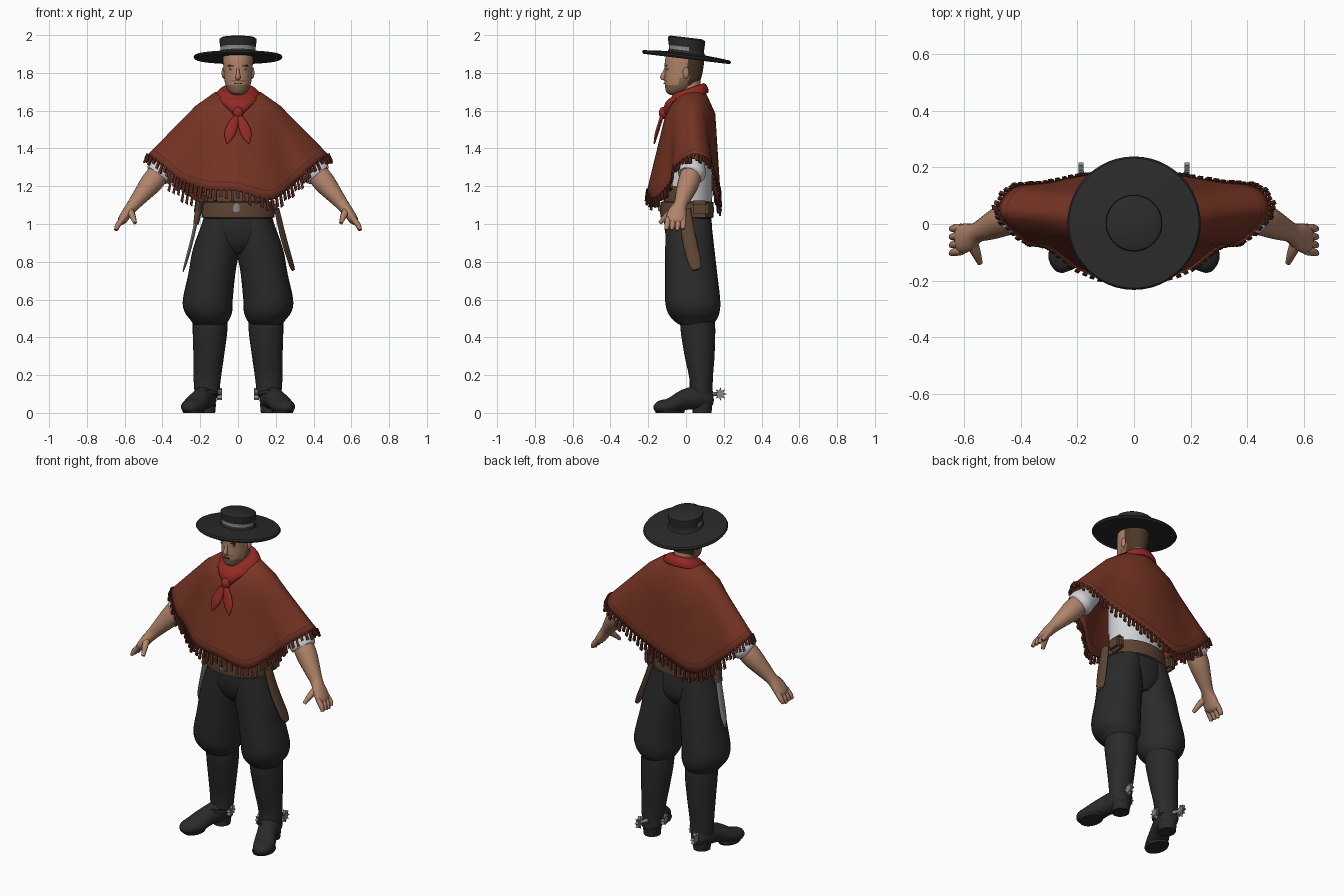
import bpy, bmesh, math
from mathutils import Vector

cube = bpy.data.objects.get("Cube")
if cube:
    bpy.data.objects.remove(cube, do_unlink=True)


def material(name, r, g, b):
    m = bpy.data.materials.new(name)
    m.use_nodes = True
    m.diffuse_color = (r, g, b, 1)
    m.node_tree.nodes["Principled BSDF"].inputs["Base Color"].default_value = (r, g, b, 1)
    return m


BLACK = material("black_cloth", .023, .023, .024)
RUST = material("rust_wool", .18, .034, .017)
FRINGE = material("dark_rust", .11, .024, .015)
RED = material("red_cotton", .29, .022, .018)
SKIN = material("skin", .44, .23, .145)
BEARD = material("stubble", .23, .125, .075)
HAIR = material("brown_hair", .07, .037, .021)
WHITE = material("white_linen", .65, .65, .68)
LEATHER = material("brown_leather", .11, .059, .034)
METAL = material("grey_metal", .24, .24, .24)


def finish(name, bm, mats, rule=None, angle=50):
    bmesh.ops.recalc_face_normals(bm, faces=bm.faces)
    if rule:
        for f in bm.faces:
            f.material_index = rule(f.calc_center_median())
    me = bpy.data.meshes.new(name)
    bm.to_mesh(me)
    bm.free()
    ob = bpy.data.objects.new(name, me)
    bpy.context.collection.objects.link(ob)
    for m in mats:
        me.materials.append(m)
    bpy.ops.object.select_all(action='DESELECT')
    ob.select_set(True)
    bpy.context.view_layer.objects.active = ob
    bpy.ops.object.shade_smooth_by_angle(angle=math.radians(angle))
    return ob


def spline(pts, k, closed=False):
    """Catmull-Rom curve through tuples of any length, k steps per span."""
    n, out = len(pts), []
    pick = (lambda i: pts[i % n]) if closed else (lambda i: pts[min(max(i, 0), n - 1)])
    for i in range(n if closed else n - 1):
        for j in range(k):
            t = j / k
            out.append(tuple(
                b + t / 2 * (c - a + t * (2*a - 5*b + 4*c - d + t * (3*(b - c) + d - a)))
                for a, b, c, d in zip(pick(i - 1), pick(i), pick(i + 1), pick(i + 2))))
    return out if closed else out + [tuple(pts[-1])]


def skin_rings(rings, caps=True):
    bm = bmesh.new()
    vs = [[bm.verts.new(p) for p in ring] for ring in rings]
    n = len(vs[0])
    for a, b in zip(vs, vs[1:]):
        for i in range(n):
            bm.faces.new((a[i], a[(i + 1) % n], b[(i + 1) % n], b[i]))
    if caps:
        bm.faces.new(vs[0])
        bm.faces.new(vs[-1])
    return bm


def stack(name, rows, mats, k=4, n=28, slope=0, rule=None, angle=50):
    """Horizontal ellipses (x, y, z, rx, ry), sheared in z along y."""
    rings = []
    for x, y, z, rx, ry in (spline(rows, k) if k > 1 else rows):
        ring = []
        for i in range(n):
            a = math.tau * i / n
            py = y + ry * math.sin(a)
            ring.append((x + rx * math.cos(a), py, z + slope * py))
        rings.append(ring)
    return finish(name, skin_rings(rings), mats, rule, angle)


def limb(name, rows, mat, side=(0, 1, 0), k=3, n=14, floor=None):
    """Ellipses (x, y, z, a, b) square to a path; a lies along the side vector."""
    rows = spline(rows, k)
    pts = [Vector(r[:3]) for r in rows]
    rings = []
    for i, r in enumerate(rows):
        t = (pts[min(i + 1, len(pts) - 1)] - pts[max(i - 1, 0)]).normalized()
        u = Vector(side)
        u = (u - t * u.dot(t)).normalized()
        v = t.cross(u)
        ring = [pts[i] + u * r[3] * math.cos(math.tau * j / n) + v * r[4] * math.sin(math.tau * j / n)
                for j in range(n)]
        if floor is not None:
            for p in ring:
                p.z = max(p.z, floor)
        rings.append(ring)
    return finish(name, skin_rings(rings), [mat])


def box(name, centre, size, mat, bevel=.006):
    bm = bmesh.new()
    bmesh.ops.create_cube(bm, size=1)
    for v in bm.verts:
        v.co = Vector(centre) + Vector(a * b for a, b in zip(v.co, size))
    if bevel:
        bmesh.ops.bevel(bm, geom=bm.edges[:], offset=bevel, segments=2, affect='EDGES')
    return finish(name, bm, [mat], angle=30)


def ball(name, centre, size, mat):
    bm = bmesh.new()
    bmesh.ops.create_uvsphere(bm, u_segments=14, v_segments=9, radius=1)
    for v in bm.verts:
        v.co = Vector(centre) + Vector(a * b for a, b in zip(v.co, size))
    return finish(name, bm, [mat])


def star(name, centre, radius, thick, mat, points=8):
    """Toothed wheel in the y-z plane."""
    rings = []
    for dx in (-thick, thick):
        rings.append([(centre[0] + dx,
                       centre[1] + radius * (1, .5)[i % 2] * math.cos(math.pi * i / points),
                       centre[2] + radius * (1, .5)[i % 2] * math.sin(math.pi * i / points))
                      for i in range(2 * points)])
    return finish(name, skin_rings(rings), [mat], angle=20)


# Hat, sheared so the brim dips at the back, with a ribbon on the front half
hat = [(.001, 1.988), (.084, 1.988), (.098, 1.98), (.099, 1.972), (.094, 1.938), (.092, 1.918),
       (.1, 1.904), (.17, 1.899), (.23, 1.893), (.236, 1.884), (.228, 1.874), (.15, 1.882), (.001, 1.886)]
stack("hat", [(0, .003, z, r, r) for r, z in hat], [BLACK, METAL], k=1, n=48, slope=-.12, angle=40,
      rule=lambda c: int(1.918 < c.z + .12 * c.y < 1.938 and c.xy.length < .1 and c.y < .02))


# Head, with hair and beard chosen by region
def face_region(c):
    if c.y > .012 and c.z > 1.735:
        return 1
    if c.z < 1.738 or (c.y > -.04 and c.z < 1.775) or (1.752 < c.z < 1.762 and abs(c.x) < .035):
        return 2
    return 0


stack("head", [(0, -.055, 1.682, .02, .025), (0, -.052, 1.695, .042, .05), (0, -.036, 1.72, .06, .074),
               (0, -.02, 1.755, .071, .093), (0, -.013, 1.8, .075, .1), (0, -.008, 1.86, .079, .104),
               (0, -.003, 1.9, .078, .1)], [SKIN, HAIR, BEARD], k=6, n=36, rule=face_region)
stack("neck", [(0, .035, 1.56, .065, .065), (0, .025, 1.66, .056, .058), (0, .015, 1.77, .055, .06)], [SKIN])
limb("nose", [(0, -.104, 1.832, .007, .007), (0, -.115, 1.8, .009, .011), (0, -.124, 1.776, .014, .014),
              (0, -.11, 1.766, .01, .006)], SKIN, side=(1, 0, 0))
box("mouth", (0, -.115, 1.743), (.04, .008, .005), HAIR, 0)
for s, label in ((1, "left"), (-1, "right")):
    box(label + "_eyebrow", (s * .034, -.104, 1.837), (.036, .009, .007), HAIR, 0)
    box(label + "_eye", (s * .034, -.1, 1.82), (.022, .009, .007), BEARD, 0)
    ball(label + "_ear", (s * .077, .0, 1.8), (.01, .017, .03), SKIN)

# Neckerchief with knot and two tails
stack("neckerchief", [(0, .018, 1.655, .1, .085), (0, .015, 1.655, .122, .104), (0, .015, 1.682, .118, .1),
                      (0, .015, 1.71, .088, .084), (0, .017, 1.713, .06, .06)], [RED], slope=.35)
limb("neckerchief_bib", [(0, -.05, 1.665, .1, .02), (0, -.085, 1.63, .075, .028), (0, -.108, 1.57, .015, .02)],
     RED, side=(1, 0, 0))
ball("neckerchief_knot", (0, -.12, 1.588), (.029, .024, .032), RED)
for s, label in ((1, "left"), (-1, "right")):
    limb(label + "_neckerchief_tail", [(0, -.125, 1.58, .012, .01), (s * .025, -.14, 1.53, .026, .01),
         (s * .045, -.157, 1.475, .028, .009), (s * .058, -.168, 1.425, .003, .004)], RED, side=(1, 0, 0))

# Poncho: neck and shoulder ovals lofted down to a slanted hem that drapes each arm
hem = [(0, -.207, 1.175), (.18, -.17, 1.13), (.30, -.085, 1.215), (.385, -.062, 1.295),
       (.48, .04, 1.365), (.44, .13, 1.325), (.31, .15, 1.26), (.15, .175, 1.2),
       (0, .183, 1.15), (-.17, .175, 1.1), (-.31, .148, 1.19), (-.43, .13, 1.305),
       (-.48, .04, 1.365), (-.385, -.062, 1.295), (-.30, -.085, 1.225), (-.17, -.175, 1.185)]
neck, collar, shoulder = [], [], []
for i in range(16):
    a = math.tau * i / 16
    sx, cy = math.sin(a), math.cos(a)
    neck.append((.075 * sx, .015 - .075 * cy, 1.69 - .03 * cy))
    collar.append((.125 * sx, .015 - .097 * cy, 1.66 + .035 * sx * sx - .02 * cy))
    shoulder.append((.225 * sx, .02 - .135 * cy, 1.57 + .055 * sx * sx - .015 * cy))


def blend(t):
    return [tuple(p + (q - p) * t for p, q in zip(a, b)) for a, b in zip(shoulder, hem)]


levels = [neck, collar, shoulder, blend(.25), blend(.5), blend(.75), blend(.88), blend(.9), hem]
rings = [spline(level, 5, True) for level in levels]
bm = skin_rings(rings, False)
for i, f in enumerate(bm.faces):
    f.material_index = int(i // len(rings[0]) == 6)
poncho = finish("poncho", bm, [RUST, FRINGE])
thick = poncho.modifiers.new("thickness", 'SOLIDIFY')
thick.thickness = .01
thick.offset = -1

# Fringe strips hanging from the hem, shorter over the arms
edge, above = spline(hem, 6, True), spline(blend(.8), 6, True)
bm = bmesh.new()
for i, p in enumerate(edge):
    p, q = Vector(p), Vector(edge[(i + 1) % len(edge)])
    along = (q - p).normalized() * .0075
    down = ((p - Vector(above[i])).normalized() + Vector((0, 0, -.8))).normalized()
    out = along.cross(down).normalized() * .005
    reach = (.038 if abs(p.x) < .36 else .022) + .01 * (i % 3)
    ends = [[bm.verts.new(c + along * u * w + out * v) for u, v in ((-1, -1), (1, -1), (1, 1), (-1, 1))]
            for c, w in ((p - down * .008, .8), (p + down * reach, 1.1))]
    for j in range(4):
        bm.faces.new((ends[0][j], ends[0][j - 1], ends[1][j - 1], ends[1][j]))
    bm.faces.new(ends[1])
    bm.faces.new(ends[0])
finish("poncho_fringe", bm, [FRINGE], angle=30)

# Shirt with a sash wrapped over its front, belt and hips
stack("shirt", [(0, .01, 1.05, .165, .125), (0, .01, 1.2, .165, .13), (0, .015, 1.4, .17, .12),
                (0, .02, 1.55, .15, .09), (0, .025, 1.62, .07, .06)], [WHITE, LEATHER], k=6,
      rule=lambda c: int(c.z < 1.2 and c.y < -.02))
stack("belt", [(0, .005, 1.03, .175, .125), (0, .005, 1.035, .192, .14), (0, .005, 1.075, .19, .143),
               (0, .005, 1.115, .185, .14), (0, .005, 1.12, .165, .125)], [LEATHER], k=1, angle=30)
box("belt_buckle", (-.01, -.141, 1.085), (.035, .014, .045), METAL)
stack("trouser_hips", [(0, .008, 1.06, .17, .122), (0, .012, .98, .195, .126), (0, .02, .9, .17, .115),
                       (0, .025, .845, .05, .08)], [BLACK])

for s, label in ((1, "left"), (-1, "right")):
    def side_rows(rows):
        return [(s * r[0],) + tuple(r[1:]) for r in rows]

    # Breeches gathered below the knee, and boots
    stack(label + "_trouser_leg", side_rows([
        (.092, .012, 1.03, .088, .12), (.116, .02, .87, .122, .13), (.138, .027, .74, .124, .138),
        (.16, .035, .6, .132, .146), (.157, .04, .535, .126, .138), (.15, .046, .495, .104, .117),
        (.15, .052, .468, .085, .09)]), [BLACK])
    stack(label + "_boot_shaft", side_rows([
        (.148, .06, .53, .09, .09), (.148, .063, .44, .092, .092), (.155, .072, .3, .081, .079),
        (.163, .08, .18, .072, .062), (.165, .08, .09, .064, .062)]), [BLACK])
    limb(label + "_foot", side_rows([
        (.158, .142, .075, .02, .025), (.162, .125, .075, .048, .05), (.175, .065, .08, .06, .062),
        (.2, -.005, .07, .056, .055), (.235, -.08, .038, .062, .042), (.256, -.14, .03, .048, .034),
        (.264, -.167, .022, .016, .014)]), BLACK, side=(1, 0, 0), n=20, floor=.006)
    stack(label + "_heel", side_rows([(.168, .085, 0, .047, .05), (.168, .088, .05, .052, .052)]),
          [BLACK], k=1)
    stack(label + "_sole", side_rows([(.236, -.085, 0, .055, .075), (.236, -.085, .012, .06, .08)]),
          [BLACK], k=1)

    # Spur with toothed wheel, strap and button
    limb(label + "_spur_shank", side_rows([(.165, .13, .1, .012, .012), (.185, .185, .1, .008, .008)]), METAL,
         side=(1, 0, 0), n=8)
    star(label + "_spur_wheel", (s * .188, .182, .1), .036, .009, METAL)
    star(label + "_spur_button", (s * .098, .07, .1), .032, .012, METAL)
    stack(label + "_spur_strap", side_rows([(.168, .065, .1, .066, .08), (.168, .065, .118, .064, .08)]),
          [BLACK], k=1, slope=-.2)

    # Shirt sleeve with rolled cuff, forearm and hand
    limb(label + "_sleeve", side_rows([
        (.15, .03, 1.53, .055, .05), (.29, .03, 1.41, .056, .056), (.365, .034, 1.325, .063, .064),
        (.405, .032, 1.282, .073, .074), (.425, .03, 1.258, .07, .07), (.43, .028, 1.252, .05, .05)]),
        WHITE, n=20)
    limb(label + "_forearm", side_rows([
        (.41, .03, 1.28, .055, .058), (.455, .015, 1.222, .058, .06), (.51, -.01, 1.155, .047, .046),
        (.555, -.03, 1.1, .036, .034), (.585, -.046, 1.062, .05, .029), (.612, -.054, 1.022, .052, .025),
        (.624, -.057, 1.003, .04, .014)]), SKIN)
    for j in range(4):
        lift = (.018, .004, 0, .005)[j - 4 if j == 3 else 3 - j] if j else .008
        limb(f"{label}_finger_{j + 1}", side_rows([
            (.608, -.014 - .027 * j, 1.03, .015, .015), (.635, -.015 - .028 * j, .995, .0145, .015),
            (.647, -.018 - .029 * j, .965 + lift, .009, .009)]), SKIN, n=8)
    limb(label + "_thumb", side_rows([
        (.575, -.06, 1.075, .022, .02), (.56, -.1, 1.045, .018, .017), (.545, -.138, 1.005, .01, .01)]),
         SKIN, side=(1, 0, 0), n=8)
    box(label + "_belt_pouch", (s * .185, .07, 1.08), (.05, .1, .09), LEATHER, .018)

# Machete sheath on the left hip, bare knife on the right
limb("sheath", [(.205, -.005, 1.08, .03, .014), (.24, .015, .93, .037, .016), (.278, .045, .8, .035, .014),
                (.292, .056, .758, .02, .01)], LEATHER)
limb("knife_blade", [(-.213, 0, 1.06, .02, .01), (-.24, .01, .93, .026, .009), (-.272, .025, .81, .024, .008),
                     (-.291, .035, .748, .003, .003)], METAL)
limb("knife_frog", [(-.203, 0, 1.12, .035, .016), (-.212, 0, 1.06, .037, .018), (-.222, .002, 1.0, .03, .015)],
     LEATHER)
limb("knife_handle", [(-.198, -.005, 1.1, .014, .014), (-.188, -.015, 1.17, .018, .016)], LEATHER)
